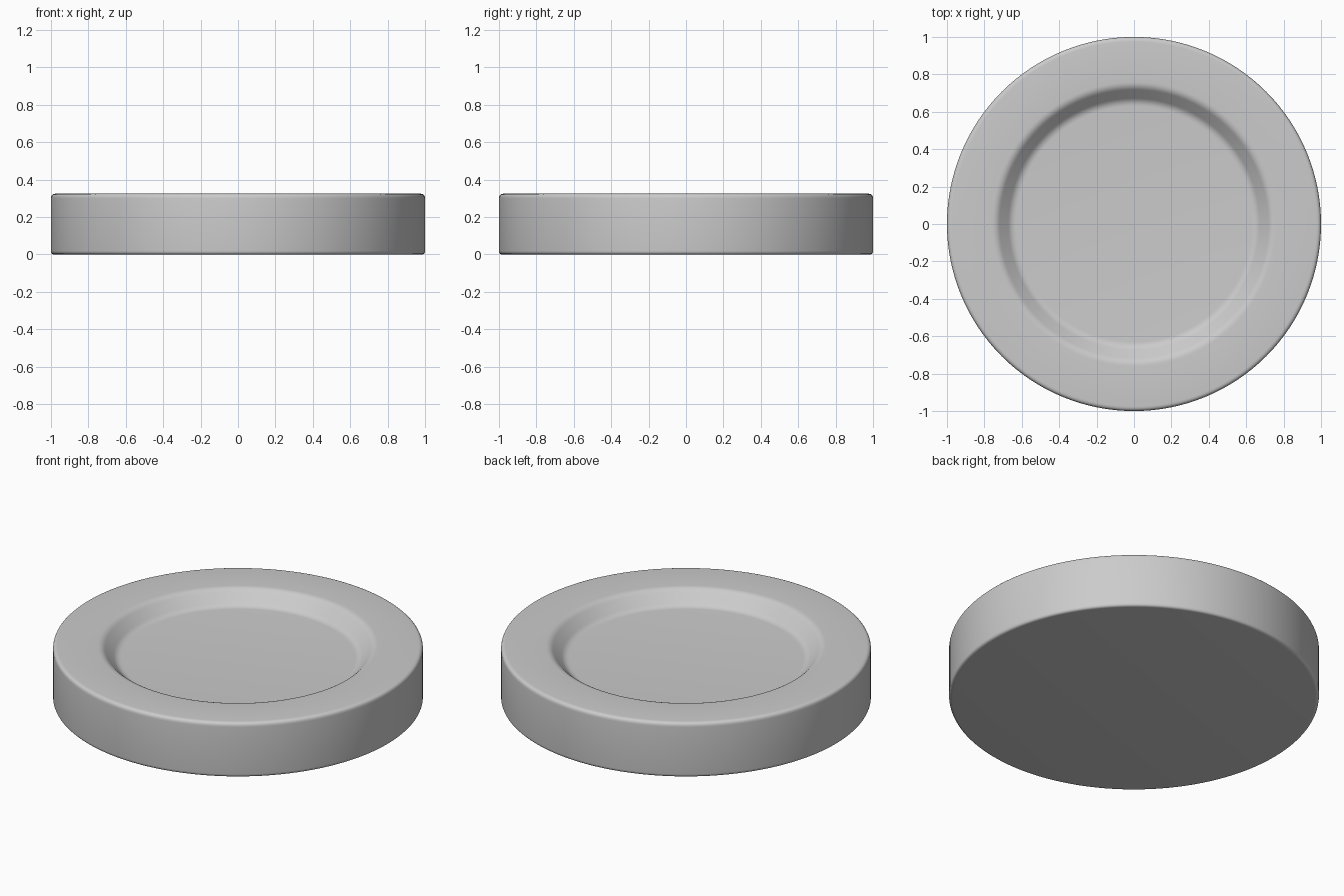
import bpy, bmesh, math

if "Cube" in bpy.data.objects:
    bpy.data.objects.remove(bpy.data.objects["Cube"])

# Half profile (radius, height) and corner rounding, from bottom centre to dish centre
H = 0.325
corners = [(1.0, 0.0, 0.02), (1.0, H, 0.025), (0.735, H, 0.025), (0.655, H - 0.08, 0.025)]
path = [(0.0, 0.0)] + [c[:2] for c in corners] + [(0.0, H - 0.08)]


def toward(p, q, d):
    length = math.dist(p, q)
    return tuple(a + (b - a) * d / length for a, b in zip(p, q))


# Round every corner with a short quadratic curve
profile = [path[0]]
for i, (r, z, d) in enumerate(corners, 1):
    p, a, b = path[i], toward(path[i], path[i - 1], d), toward(path[i], path[i + 1], d)
    for k in range(6):
        t = k / 5
        profile.append(tuple((1 - t) ** 2 * a[j] + 2 * t * (1 - t) * p[j] + t * t * b[j] for j in range(2)))
profile.append(path[-1])

# Spin the profile into a shallow dish
bm = bmesh.new()
verts = [bm.verts.new((r, 0, z)) for r, z in profile]
edges = [bm.edges.new(pair) for pair in zip(verts, verts[1:])]
bmesh.ops.spin(bm, geom=verts + edges, cent=(0, 0, 0), axis=(0, 0, 1),
               angle=math.tau, steps=128, use_merge=True)
bmesh.ops.remove_doubles(bm, verts=bm.verts, dist=1e-5)
bmesh.ops.recalc_face_normals(bm, faces=bm.faces)
mesh = bpy.data.meshes.new("dish")
bm.to_mesh(mesh)
bm.free()
dish = bpy.data.objects.new("dish", mesh)
bpy.context.collection.objects.link(dish)
bpy.context.view_layer.objects.active = dish
dish.select_set(True)
bpy.ops.object.shade_smooth_by_angle(angle=math.radians(40))
